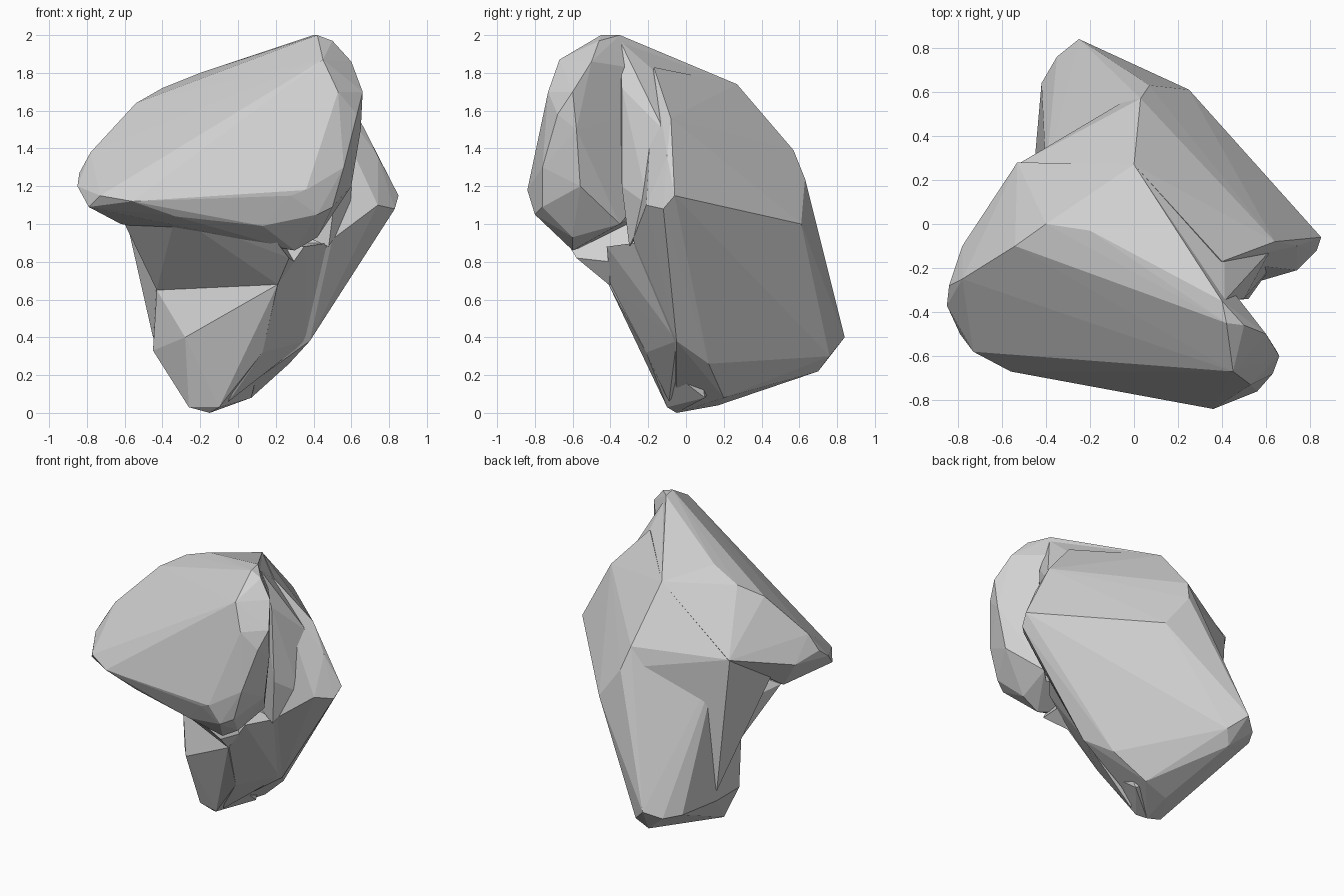
import bpy, bmesh

stone = bpy.data.materials.new("stone_grey")
stone.diffuse_color = (0.64, 0.64, 0.64, 1)


def hull(name, pts):
    """Faceted chunk wrapped round a few corner points."""
    bm = bmesh.new()
    for p in pts:
        bm.verts.new(p)
    res = bmesh.ops.convex_hull(bm, input=bm.verts)
    junk = [g for g in set(res["geom_interior"] + res["geom_unused"])
            if isinstance(g, bmesh.types.BMVert) and g.is_valid]
    if junk:
        bmesh.ops.delete(bm, geom=junk, context='VERTS')
    bmesh.ops.recalc_face_normals(bm, faces=bm.faces)
    me = bpy.data.meshes.new(name)
    bm.to_mesh(me)
    bm.free()
    me.materials.append(stone)
    ob = bpy.data.objects.new(name, me)
    bpy.context.collection.objects.link(ob)
    return ob


# big block at the back and right, tapering to the foot
body = hull("rock", [
    (0, .27, 1.74), (.03, .57, 1.39), (.07, .63, 1.24), (.25, .61, 1.0),
    (.65, .13, 1.1), (.85, -.06, 1.15), (.83, -.12, 1.08), (.74, -.21, 1.1),
    (.74, -.1, 1.36), (.64, -.08, 1.56), (.40, -.17, 1.83), (.5, -.28, .92),
    (.62, -.1, .86), (.49, -.12, .65), (.38, -.05, .38), (.27, .12, .26),
    (.07, .2, .08), (-.14, .76, .3), (-.2, .70, .22), (-.25, .84, .40),
    (-.35, .76, .35), (-.42, .64, .35), (-.45, .3, .33), (-.05, .3, .11),
    (-.15, -.05, 0), (-.12, .17, .04), (-.26, -.05, .03),
    (-.42, .1, .9), (-.43, -.0, .65), (-.4, .23, 1.22)])

# sloping head with the broad front face
head = hull("head_chunk", [
    (.42, -.45, 2.0), (.40, -.35, 2.0), (.5, -.46, 1.97), (.6, -.5, 1.86),
    (.66, -.6, 1.7), (.65, -.58, 1.5), (.60, -.56, 1.2), (.56, -.76, 1.3),
    (.63, -.68, 1.58), (.45, -.67, 1.87), (.53, -.73, 1.7),
    (.36, -.84, 1.18), (.28, -.82, 1.15), (.3, -.78, 1.05), (.42, -.8, 1.05),
    (.5, -.76, 1.09), (.13, -.73, .99), (.42, -.6, .93), (.3, -.6, .86),
    (.03, -.72, 1.14), (-.18, -.69, 1.14), (-.33, -.66, 1.04),
    (-.56, -.67, 1.12), (-.73, -.58, 1.15), (-.79, -.5, 1.09),
    (-.85, -.37, 1.2), (-.84, -.28, 1.27), (-.78, -.25, 1.38),
    (-.54, -.1, 1.64), (-.4, 0, 1.72), (-.2, -.03, 1.8), (-.06, -.55, 1.38),
    (-.78, -.1, 1.22), (-.62, -.2, 1.0), (-.53, .28, 1.33),
    (-.42, .17, 1.52), (0, .27, 1.74), (.45, -.35, 1.0)])

# lower neck running down to the foot
neck = hull("neck_chunk", [
    (-.2, -.12, .66), (.21, -.41, .68), (.13, -.21, .32), (-.28, -.18, .40),
    (-.45, .05, .33), (-.45, .3, .33), (-.43, 0, .65), (-.15, -.05, 0),
    (-.26, -.05, .03), (-.1, -.1, .03), (.07, .1, .08), (.25, 0, .7)])

# recessed underside of the head
underside = hull("underside_chunk", [
    (-.6, -.2, 1.0), (-.33, -.56, 1.05), (.13, -.69, 1.0), (.27, -.58, .82),
    (.21, -.41, .68), (-.2, -.12, .66), (-.43, 0, .65), (-.42, .1, .9),
    (.3, -.4, .8), (.2, .1, 1.0), (-.3, .1, 1.2)])

# shoulder linking head and body at the back left
shoulder = hull("shoulder_chunk", [
    (0, .27, 1.74), (.03, .57, 1.39), (.06, .62, 1.25), (-.53, .27, 1.33),
    (-.4, .23, 1.48), (-.4, .23, 1.2), (-.42, .1, .9), (-.2, 0, 1.0),
    (-.62, -.1, 1.15), (-.45, .3, .4), (-.2, .4, .6)])

# filling in the groove between head and right-hand block
saddle = hull("saddle_chunk", [
    (0, .27, 1.74), (.41, -.35, 1.97), (.41, -.18, 1.82), (.5, -.34, 1.72),
    (.52, -.34, 1.2), (.48, -.3, .88), (.62, -.12, 1.5), (.62, -.2, 1.1),
    (.2, -.2, 1.0), (.2, 0, 1.6)])
web = hull("web_chunk", [
    (.21, -.4, .68), (.27, -.4, .8), (.35, -.42, .88), (.48, -.27, .9),
    (.42, -.14, .65), (.36, -.05, .38), (.13, -.21, .32), (.1, .1, .3),
    (.1, -.1, .9), (-.05, -.09, .06)])

# merge the chunks into one solid
chunks = (head, neck, underside, shoulder, saddle, web)
for part in chunks:
    mod = body.modifiers.new("merge", 'BOOLEAN')
    mod.operation = 'UNION'
    mod.solver = 'EXACT'
    mod.object = part
bpy.context.view_layer.objects.active = body
body.select_set(True)
for mod in list(body.modifiers):
    bpy.ops.object.modifier_apply(modifier=mod.name)
for part in chunks:
    bpy.data.objects.remove(part)
